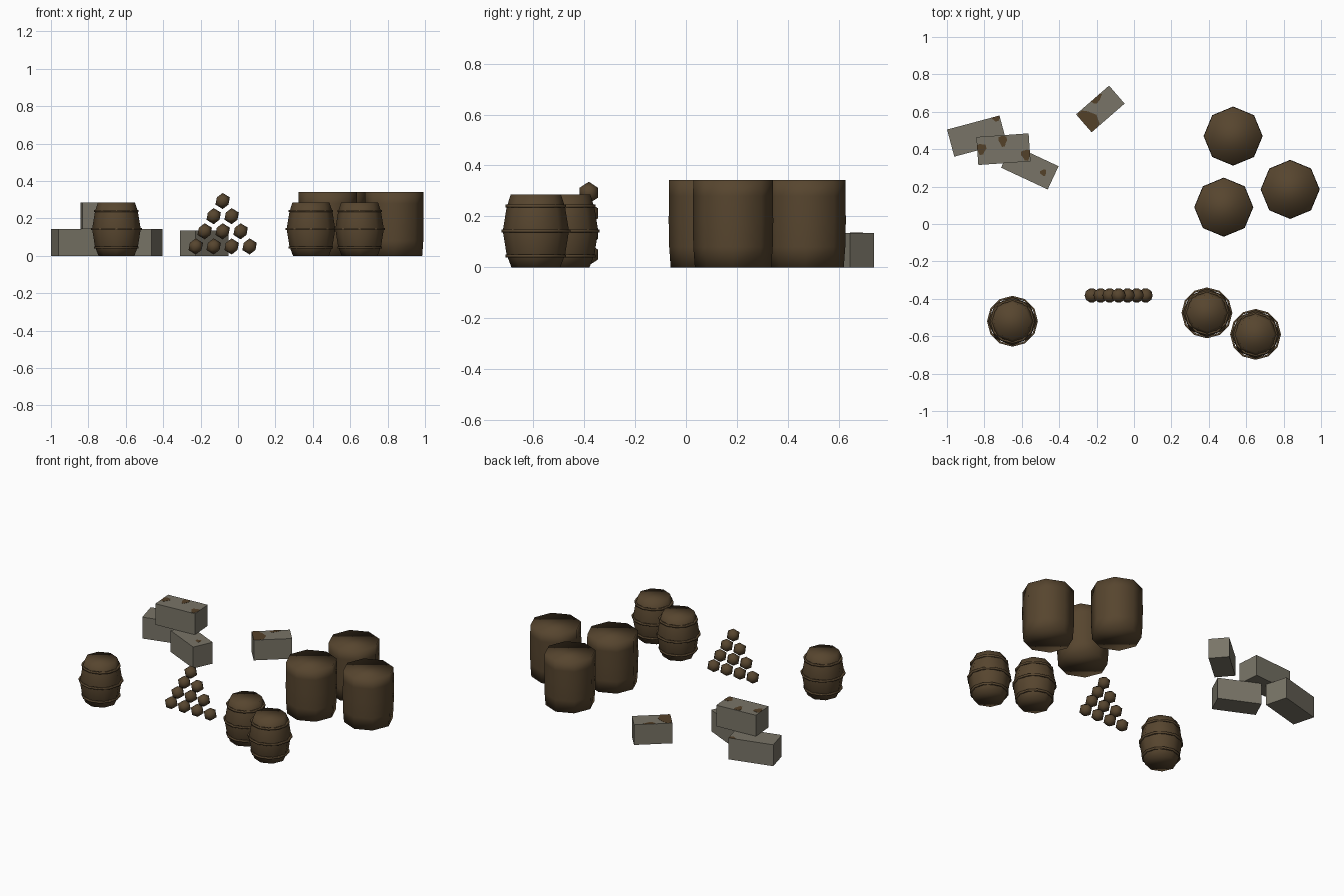
import bpy
import bmesh
from math import cos, sin, pi, radians

cube = bpy.data.objects.get("Cube")
if cube:
    bpy.data.objects.remove(cube, do_unlink=True)


def material(name, rgb):
    m = bpy.data.materials.new(name)
    m.use_nodes = True
    m.diffuse_color = (*rgb, 1)
    m.node_tree.nodes["Principled BSDF"].inputs["Base Color"].default_value = (*rgb, 1)
    return m


WOOD = material("dark wood", (0.095, 0.06, 0.028))
STONE = material("grey stone", (0.19, 0.175, 0.135))
DIRT = material("brown dirt", (0.088, 0.052, 0.022))


def finish(name, bm, mat, location, smooth=True, angle=0.0):
    bmesh.ops.recalc_face_normals(bm, faces=bm.faces)
    for f in bm.faces:
        f.smooth = smooth
    mesh = bpy.data.meshes.new(name)
    bm.to_mesh(mesh)
    bm.free()
    mesh.materials.append(mat)
    ob = bpy.data.objects.new(name, mesh)
    ob.location = location
    ob.rotation_euler.z = angle
    bpy.context.collection.objects.link(ob)
    return ob


def lathe(bm, profile, sides, closed=False):
    """Spin (radius, height) points; close as a ring or with end caps."""
    rings = [[bm.verts.new((r * cos(2 * pi * i / sides), r * sin(2 * pi * i / sides), z))
              for i in range(sides)] for r, z in profile]
    pairs = list(zip(rings, rings[1:]))
    if closed:
        pairs.append((rings[-1], rings[0]))
    else:
        bm.faces.new(rings[0])
        bm.faces.new(rings[-1])
    for a, b in pairs:
        for i in range(sides):
            j = (i + 1) % sides
            bm.faces.new((a[i], a[j], b[j], b[i]))


# Large casks
for i, (x, y) in enumerate([(0.53, 0.47), (0.48, 0.09), (0.835, 0.185)]):
    bm = bmesh.new()
    lathe(bm, [(0.15, 0), (0.156, 0.08), (0.158, 0.18), (0.157, 0.28), (0.156, 0.342)], 8)
    finish(f"large_cask_{i + 1}", bm, WOOD, (x, y, 0))

# Hooped barrels
for i, (x, y) in enumerate([(-0.65, -0.52), (0.39, -0.475), (0.65, -0.59)]):
    bm = bmesh.new()
    lathe(bm, [(0.096, 0), (0.115, 0.05), (0.13, 0.143), (0.115, 0.235), (0.099, 0.285)], 8)
    finish(f"barrel_{i + 1}", bm, WOOD, (x, y, 0))
    bm = bmesh.new()
    for r, z in [(0.119, 0.045), (0.136, 0.143), (0.119, 0.24)]:
        inner = r - 0.011
        lathe(bm, [(inner, z - 0.006), (r, z - 0.006), (r, z + 0.006), (inner, z + 0.006)],
              12, closed=True)
    finish(f"barrel_hoops_{i + 1}", bm, WOOD, (x, y, 0))

# Stack of balls
for row in range(4):
    for k in range(4 - row):
        bm = bmesh.new()
        bmesh.ops.create_icosphere(bm, subdivisions=1, radius=0.043)
        x = -0.082 + 0.096 * (k - (3 - row) / 2)
        finish(f"ball_{row + 1}_{k + 1}", bm, WOOD, (x, -0.382, 0.05 + 0.081 * row))

# Stone blocks: name, centre, base height, size, turn, dirt patches (u, v, ru, rv)
BLOCKS = [
    ("left_block", (-0.84, 0.47), 0, (0.29, 0.15, 0.143), 15, [(0.125, 0.07, 0.025, 0.02)]),
    ("upper_block", (-0.698, 0.40), 0.143, (0.28, 0.15, 0.141), 4,
     [(0, 0.045, 0.022, 0.03), (-0.118, 0.01, 0.026, 0.03), (0.118, -0.038, 0.025, 0.03)]),
    ("right_block", (-0.557, 0.305), 0, (0.275, 0.137, 0.143), -25, [(0.078, 0.003, 0.017, 0.017)]),
    ("lone_block", (-0.18, 0.615), 0, (0.234, 0.127, 0.135), 41,
     [(-0.09, -0.01, 0.045, 0.08), (0.02, 0.055, 0.035, 0.018)]),
]
for name, (x, y), base, (w, d, h), turn, patches in BLOCKS:
    bm = bmesh.new()
    bmesh.ops.create_cube(bm, size=1)
    bmesh.ops.scale(bm, vec=(w, d, h), verts=bm.verts)
    finish(name, bm, STONE, (x, y, base + h / 2), False, radians(turn))

    # Uneven dirt patches, trimmed to the block's top
    bm = bmesh.new()
    for u, v, ru, rv in patches:
        ring = []
        for i in range(10):
            a = 2 * pi * i / 10
            k = 1 + 0.2 * sin(3 * a + u * 50)
            px = max(-w / 2, min(w / 2, u + ru * k * cos(a)))
            py = max(-d / 2, min(d / 2, v + rv * k * sin(a)))
            ring.append((px, py))
        low = [bm.verts.new((p, q, 0)) for p, q in ring]
        high = [bm.verts.new((p, q, 0.001)) for p, q in ring]
        bm.faces.new(high)
        for i in range(10):
            j = (i + 1) % 10
            bm.faces.new((low[i], low[j], high[j], high[i]))
    bmesh.ops.remove_doubles(bm, verts=bm.verts, dist=0.0002)
    finish(name + "_dirt", bm, DIRT, (x, y, base + h), False, radians(turn))
